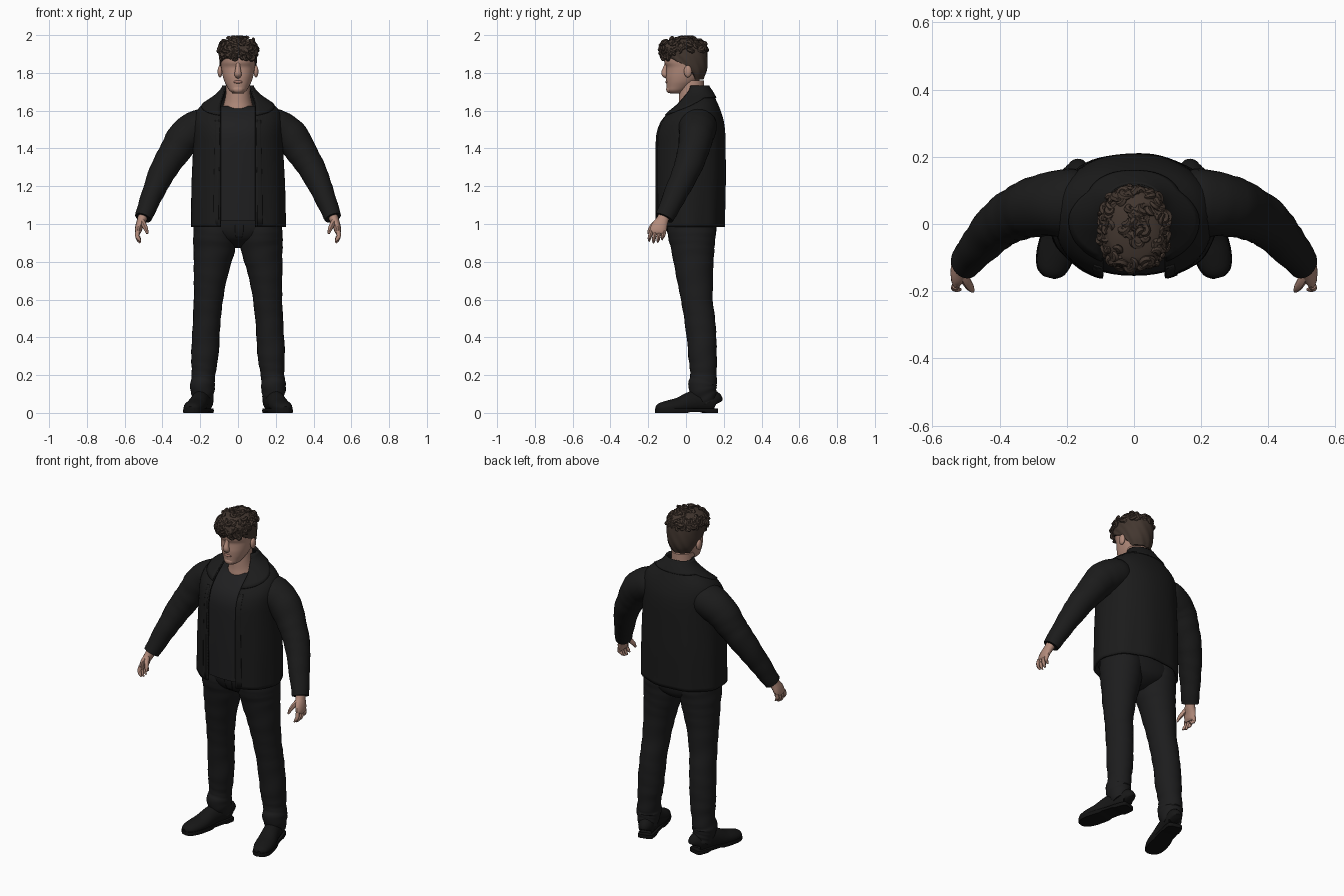
import bpy, bmesh, math, random
from mathutils import Vector

if "Cube" in bpy.data.objects:
    bpy.data.objects.remove(bpy.data.objects["Cube"])

random.seed(4)
PI = math.pi


def material(name, r, g, b):
    m = bpy.data.materials.new(name)
    m.diffuse_color = (r, g, b, 1)
    m.use_nodes = True
    m.node_tree.nodes["Principled BSDF"].inputs["Base Color"].default_value = m.diffuse_color
    return m


JACKET = material("jacket black", .011, .011, .011)
TROUSER = material("trouser black", .012, .012, .0125)
SHIRT = material("shirt charcoal", .014, .014, .015)
SHOE = material("shoe black", .008, .008, .008)
SOLE = material("sole black", .006, .006, .006)
SKIN = material("skin", .45, .26, .20)
LIP = material("lip", .38, .19, .15)
HAIR = material("hair brown", .056, .038, .029)


def cat(rows, t):
    """Smooth interpolation through rows of numbers."""
    i = max(0, min(int(t), len(rows) - 2))
    f = t - i
    a, b, c, d = (rows[max(0, min(len(rows) - 1, i + k))] for k in (-1, 0, 1, 2))
    return [.5 * (2*q + (r - p)*f + (2*p - 5*q + 4*r - s)*f*f + (3*q - p - 3*r + s)*f**3)
            for p, q, r, s in zip(a, b, c, d)]


def at(secs, z):
    i = 0
    while i < len(secs) - 2 and z > secs[i + 1][0]:
        i += 1
    return cat(secs, i + (z - secs[i][0]) / (secs[i + 1][0] - secs[i][0]))


def surf(secs, z, ang, off=0.0, p=2.2):
    """Point on a body described by (z, front y, back y, half width); angle 0 is the front."""
    _, f, b, rx = at(secs, z)
    s, c = math.sin(ang), math.cos(ang)
    x = math.copysign(abs(s) ** (2 / p), s) * (rx + off)
    y = (f + b) / 2 - math.copysign(abs(c) ** (2 / p), c) * ((b - f) / 2 + off)
    return Vector((x, y, z))


def finish(name, bm, mat, thick=0):
    bmesh.ops.recalc_face_normals(bm, faces=bm.faces)
    me = bpy.data.meshes.new(name)
    bm.to_mesh(me)
    bm.free()
    me.materials.append(mat)
    ob = bpy.data.objects.new(name, me)
    bpy.context.collection.objects.link(ob)
    if thick:
        mod = ob.modifiers.new("thickness", 'SOLIDIFY')
        mod.thickness, mod.offset = thick, 0
    return ob


def skin_rings(bm, rings, closed=True, caps=True):
    vs = [[bm.verts.new(p) for p in r] for r in rings]
    n = len(vs[0])
    for a, b in zip(vs, vs[1:]):
        for j in range(n if closed else n - 1):
            k = (j + 1) % n
            bm.faces.new((a[j], a[k], b[k], b[j]))
    if closed and caps:
        bm.faces.new(vs[0])
        bm.faces.new(vs[-1])


def grid(name, mat, fn, nu, nv, closed=False, caps=False, thick=0):
    bm = bmesh.new()
    du = nu if closed else nu - 1
    skin_rings(bm, [[fn(i / du, j / (nv - 1)) for i in range(nu)] for j in range(nv)], closed, caps)
    return finish(name, bm, mat, thick)


def add_tube(bm, pts, n=16, steps=4, ref=(0, 1, 0), wrinkle=0, post=None):
    """Tube through (x, y, z, radius across, radius along ref)."""
    total = (len(pts) - 1) * steps
    rows = [cat(pts, k / steps) for k in range(total + 1)]
    rings = []
    for k, r in enumerate(rows):
        c = Vector(r[:3])
        t = (Vector(rows[min(k + 1, total)][:3]) - Vector(rows[max(k - 1, 0)][:3])).normalized()
        b = Vector(ref) - t * t.dot(Vector(ref))
        b.normalize()
        a = b.cross(t)
        ring = []
        for j in range(n):
            h = 2 * PI * j / n
            w = 1 + wrinkle * (.4 + k / total) * math.sin(k * 1.5 + 2 * math.sin(h + k * .35))
            p = c + a * math.cos(h) * r[3] * w + b * math.sin(h) * r[4] * w
            ring.append(post(p) if post else p)
        rings.append(ring)
    skin_rings(bm, rings)


def tube(name, mat, pts, **kw):
    bm = bmesh.new()
    add_tube(bm, pts, **kw)
    return finish(name, bm, mat)


def ball(name, mat, loc, scale):
    bm = bmesh.new()
    bmesh.ops.create_uvsphere(bm, u_segments=16, v_segments=10, radius=1)
    for v in bm.verts:
        v.co = Vector(a * b for a, b in zip(v.co, scale)) + Vector(loc)
    return finish(name, bm, mat)


# Jacket, open down the front
COAT = [(.985, -.165, .2, .246), (1.2, -.168, .205, .243), (1.4, -.167, .205, .234),
        (1.48, -.162, .203, .232), (1.54, -.14, .196, .231), (1.59, -.097, .182, .219),
        (1.63, -.05, .166, .185), (1.67, -.02, .148, .128), (1.70, -.002, .132, .092),
        (1.735, .008, .112, .072)]


def opening(z):
    half = .092 - .3 * max(0, z - 1.63)
    return math.asin(min(.92, half / at(COAT, z)[3]) ** 1.1)


def coat(u, v):
    z = .985 + .745 * v
    op = opening(z)
    ang = op + (2 * PI - 2 * op) * u
    return surf(COAT, z, ang, .003 * math.sin(ang * 9) * (1 - v) ** 2)


def collar(u, v):
    ang = opening(1.6) + (2 * PI - 2 * opening(1.6)) * u
    low = 1.668 - .1 * max(0, (.2 + math.cos(ang)) / 1.2)
    z = low + (1.732 - low) * v
    op = opening(z)
    return surf(COAT, z, op + (2 * PI - 2 * op) * u, .009 - .003 * v)


grid("jacket_body", JACKET, coat, 64, 40, thick=.01)
grid("jacket_collar", JACKET, collar, 56, 9, thick=.008)


def panel(name, mat, secs, a0, a1, z0, z1, off, thick=.006):
    grid(name, mat, lambda u, v: surf(secs, z0 + (z1 - z0) * v, a0 + (a1 - a0) * u, off),
         8, 14, thick=thick)


# Shirt, trouser seat and fly
grid("shirt", SHIRT, lambda u, v: surf(COAT, 1.015 + .61 * v, 2 * PI * u, -.014 - .02 * v ** 12),
     48, 28, True, True)
HIPS = [(.872, .01, .07, .03), (.89, -.03, .115, .07), (.92, -.075, .148, .15),
        (.96, -.097, .16, .225), (1.0, -.105, .16, .23), (1.04, -.105, .15, .225)]
grid("trouser_seat", TROUSER, lambda u, v: surf(HIPS, .872 + .168 * v, 2 * PI * u), 40, 16, True, True)
panel("fly", TROUSER, HIPS, -.05, .1, .93, 1.0, .002, .004)
panel("waistband", TROUSER, HIPS, -.6, .6, .995, 1.03, .004)

for s, side in ((1, "left"), (-1, "right")):
    def m(pts):
        return [(p[0] * s,) + tuple(p[1:]) for p in pts]

    # Jacket front edge
    panel(side + "_placket", JACKET, COAT, s * .38, s * .5, .99, 1.55, .005, .004)

    # Sleeve and cuff
    tube(side + "_sleeve", JACKET, m([
        (.11, .05, 1.54, .05, .05), (.18, .062, 1.522, .092, .1), (.275, .055, 1.466, .094, .092),
        (.338, .035, 1.378, .081, .082), (.397, .002, 1.282, .071, .073),
        (.452, -.055, 1.16, .058, .062), (.503, -.115, 1.032, .045, .05)]),
        n=24, steps=6, wrinkle=.018)

    # Hand
    bm = bmesh.new()
    add_tube(bm, m([(.497, -.11, 1.06, .026, .032), (.508, -.123, 1.025, .025, .032),
                    (.522, -.14, .99, .021, .042), (.529, -.15, .96, .017, .043),
                    (.528, -.152, .945, .009, .037)]), n=14)
    for i in range(4):
        y, tip = -.184 + .023 * i, (.908, .9, .903, .916)[i]
        add_tube(bm, m([(.53, y, .962, .012, .011), (.534, y - .006, .938, .011, .0105),
                        (.526, y - .01, tip + .014, .0095, .009), (.516, y - .011, tip, .004, .004)]),
                 n=8, steps=3)
    add_tube(bm, m([(.512, -.142, 1.02, .015, .015), (.499, -.17, .997, .014, .015),
                    (.486, -.19, .97, .011, .012), (.48, -.2, .948, .005, .005)]), n=8, steps=3)
    finish(side + "_hand", bm, SKIN)

    # Trouser leg, bunched at the ankle
    tube(side + "_trouser_leg", TROUSER, m([
        (.117, .03, 1.02, .112, .125), (.12, .031, .95, .116, .128), (.127, .037, .865, .11, .114),
        (.143, .044, .75, .092, .1), (.157, .058, .6, .077, .084), (.168, .078, .45, .073, .08),
        (.176, .088, .3, .072, .075), (.183, .093, .2, .062, .07), (.188, .088, .14, .066, .076),
        (.186, .1, .09, .058, .064), (.184, .113, .055, .05, .05)]), n=24, steps=6, wrinkle=.02)

    # Shoe and sole, toes turned out
    ca, sa = math.cos(.26), math.sin(.26)

    def place(p, lo, hi):
        z = max(lo, min(hi, p.z))
        return Vector((s * (.184 + p.x * ca - p.y * sa), .098 + p.x * sa + p.y * ca, z))

    last = [(.066, .05, .03, .025), (.055, .06, .055, .041), (0, .065, .06, .047),
            (-.07, .057, .057, .048), (-.14, .038, .044, .054), (-.2, .03, .036, .053),
            (-.245, .026, .026, .04), (-.264, .022, .012, .016)]
    tube(side + "_shoe", SHOE, [(0, y, z, h, w) for y, z, h, w in last], n=20, ref=(1, 0, 0),
         post=lambda p: place(p, .016, 1))
    tube(side + "_sole", SOLE, [(0, y * 1.01, .011, .06, w * 1.06) for y, z, h, w in last], n=20,
         ref=(1, 0, 0), post=lambda p: place(p, .006 if -.09 < p.y < -.01 else 0, .022))

    # Ear
    ball(side + "_ear", SKIN, (s * .095, .01, 1.808), (.013, .021, .032))

# Head, neck and face
HEAD = [(1.692, -.085, -.02, .028), (1.705, -.1, .0, .045), (1.725, -.102, .03, .057),
        (1.75, -.104, .06, .07), (1.78, -.106, .085, .08), (1.81, -.104, .095, .086),
        (1.832, -.104, .1, .089), (1.855, -.114, .104, .092), (1.9, -.112, .105, .093),
        (1.95, -.08, .085, .07)]
grid("head", SKIN, lambda u, v: surf(HEAD, 1.692 + .258 * v, 2 * PI * u, p=2.1), 40, 36, True, True)
tube("neck", SKIN, [(0, .045, 1.58, .09, .09), (0, .04, 1.635, .076, .082), (0, .03, 1.69, .065, .068),
                    (0, .03, 1.76, .064, .066)], n=24)
tube("nose", SKIN, [(0, -.098, 1.86, .012, .012), (0, -.107, 1.832, .012, .012),
                    (0, -.114, 1.802, .018, .017), (0, -.11, 1.788, .019, .015),
                    (0, -.1, 1.776, .01, .008)], n=14)
ball("lips", LIP, (0, -.101, 1.752), (.025, .009, .008))
ball("chin", SKIN, (0, -.088, 1.713), (.03, .017, .02))

# Hair cap with a lower hairline at the back
CAP = [(1.76, -.1, .09, .07), (1.80, -.105, .106, .088), (1.84, -.113, .113, .096),
       (1.90, -.13, .113, .101), (1.94, -.132, .106, .096), (1.97, -.105, .08, .074),
       (1.984, -.045, .03, .03)]


def hairline(ang):
    c = math.cos(ang)
    return 1.84 + .04 * min(1, c * 1.6) if c > 0 else 1.84 - .075 * min(1, -c * 1.8)


def cap(u, v):
    ang = 2 * PI * u
    low = hairline(ang)
    return surf(CAP, low + (1.984 - low) * v, ang, .003 * math.sin(ang * 11 + v * 14) * (1 - v))


grid("hair_cap", HAIR, cap, 64, 18, True, True)

# Thick curls scattered over the top and fringe
bm = bmesh.new()
for i in range(170):
    ang = random.uniform(0, 2 * PI)
    front = math.cos(ang) > .2
    z = 1.98 - (.1 if front else .06) * random.random() ** .8
    c = surf(CAP, z, ang, random.uniform(-.014, -.006) + (.004 if front else 0))
    if z > 1.96:
        k = random.random() ** .5
        c = Vector((c.x * k, c.y * k, 1.974 + .006 * (1 - k)))
    nrm = (c - Vector((0, -.01, 1.88)) + Vector(random.uniform(-.06, .06) for _ in range(3))).normalized()
    e = nrm.orthogonal().normalized()
    f = nrm.cross(e)
    rad, start, turn = random.uniform(.009, .016), random.uniform(0, 6.3), random.uniform(3.4, 5.2)
    pts = []
    for k in range(6):
        h = start + turn * k / 5
        p = c + (e * math.cos(h) + f * math.sin(h)) * rad + nrm * .002 * k
        w = .005 + .006 * math.sin(PI * k / 5)
        pts.append((p.x, p.y, min(p.z, 1.988), w, w))
    add_tube(bm, pts, n=6, steps=2, ref=nrm)
finish("hair_curls", bm, HAIR)

bpy.ops.object.select_all(action='SELECT')
bpy.context.view_layer.objects.active = bpy.data.objects["jacket_body"]
bpy.ops.object.shade_smooth_by_angle(angle=math.radians(45))
